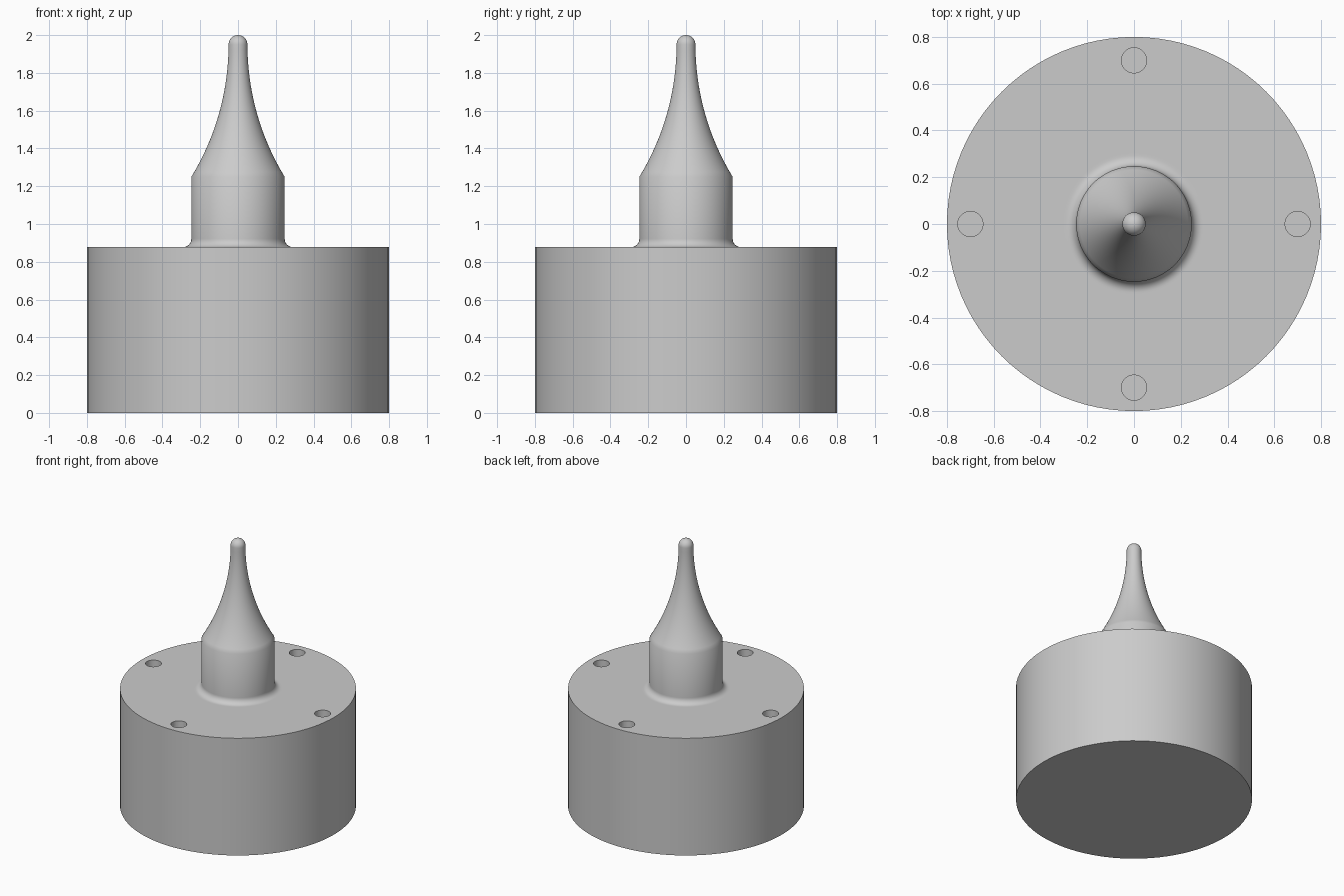
import bpy, bmesh, math
from mathutils import Matrix, Vector

cube = bpy.data.objects.get("Cube")
if cube:
    bpy.data.objects.remove(cube, do_unlink=True)

BODY_R, SEAM, TOP = 0.8, 0.76, 0.877
POST_R, SHOULDER, FILLET = 0.247, 1.25, 0.045
TIP_R = 0.05
TIP_Z = 2 - TIP_R

grey = bpy.data.materials.new("plain grey")
grey.use_nodes = True
colour = (0.6, 0.6, 0.6, 1)
grey.diffuse_color = colour
grey.node_tree.nodes["Principled BSDF"].inputs["Base Color"].default_value = colour


def lathe(name, profile, steps=96):
    """Spin an (r, z) profile around the z axis."""
    bm = bmesh.new()
    verts = [bm.verts.new((r, 0, z)) for r, z in profile]
    edges = [bm.edges.new(pair) for pair in zip(verts, verts[1:])]
    bmesh.ops.spin(bm, geom=verts + edges, axis=(0, 0, 1), cent=(0, 0, 0),
                   angle=math.tau, steps=steps, use_duplicate=False)
    bmesh.ops.remove_doubles(bm, verts=bm.verts, dist=1e-5)
    bmesh.ops.recalc_face_normals(bm, faces=bm.faces)
    mesh = bpy.data.meshes.new(name)
    bm.to_mesh(mesh)
    bm.free()
    obj = bpy.data.objects.new(name, mesh)
    bpy.context.collection.objects.link(obj)
    mesh.materials.append(grey)
    return obj


def arc(cx, cz, radius, start, end, count):
    """Points on a circle from start to end, in radians."""
    angles = [start + (end - start) * i / count for i in range(count + 1)]
    return [(cx + radius * math.cos(a), cz + radius * math.sin(a)) for a in angles]


# Solid base drum
base = lathe("base", [(0, 0), (BODY_R, 0), (BODY_R, SEAM), (0, SEAM)])

# Lid with filleted post, flared spike and round tip
fillet = arc(POST_R + FILLET, TOP + FILLET, FILLET, 1.5 * math.pi, math.pi, 8)
dx, dz = POST_R - TIP_R, TIP_Z - SHOULDER
flare_r = (dx * dx + dz * dz) / (2 * dx)
sweep = math.asin(dz / flare_r)
flare = arc(TIP_R + flare_r, TIP_Z, flare_r, math.pi + sweep, math.pi, 24)
tip = arc(0, TIP_Z, TIP_R, 0, math.pi / 2, 10)[1:-1] + [(0, 2)]
lid = lathe("lid_and_spike",
            [(0, SEAM), (BODY_R, SEAM), (BODY_R, TOP), (POST_R + FILLET + 0.01, TOP)]
            + fillet + flare + tip)

# Four bolt holes through the lid
bm = bmesh.new()
for i in range(4):
    a = i * math.pi / 2
    spot = Vector((math.cos(a), math.sin(a), 0)) * 0.7 + Vector((0, 0, (SEAM + TOP) / 2))
    bmesh.ops.create_cone(bm, cap_ends=True, segments=32, radius1=0.054, radius2=0.054,
                          depth=0.3, matrix=Matrix.Translation(spot))
cut_mesh = bpy.data.meshes.new("hole_cutter")
bm.to_mesh(cut_mesh)
bm.free()
cut_mesh.materials.append(grey)
cutter = bpy.data.objects.new("hole_cutter", cut_mesh)
bpy.context.collection.objects.link(cutter)
cutter.hide_render = True

bpy.context.view_layer.objects.active = lid
mod = lid.modifiers.new("bolt_holes", 'BOOLEAN')
mod.operation, mod.solver, mod.object = 'DIFFERENCE', 'EXACT', cutter
bpy.ops.object.modifier_apply(modifier=mod.name)
bpy.data.objects.remove(cutter, do_unlink=True)

# Smooth round walls, crisp rims
bpy.ops.object.select_all(action='DESELECT')
for obj in (base, lid):
    obj.select_set(True)
bpy.ops.object.shade_smooth_by_angle(angle=math.radians(35))
